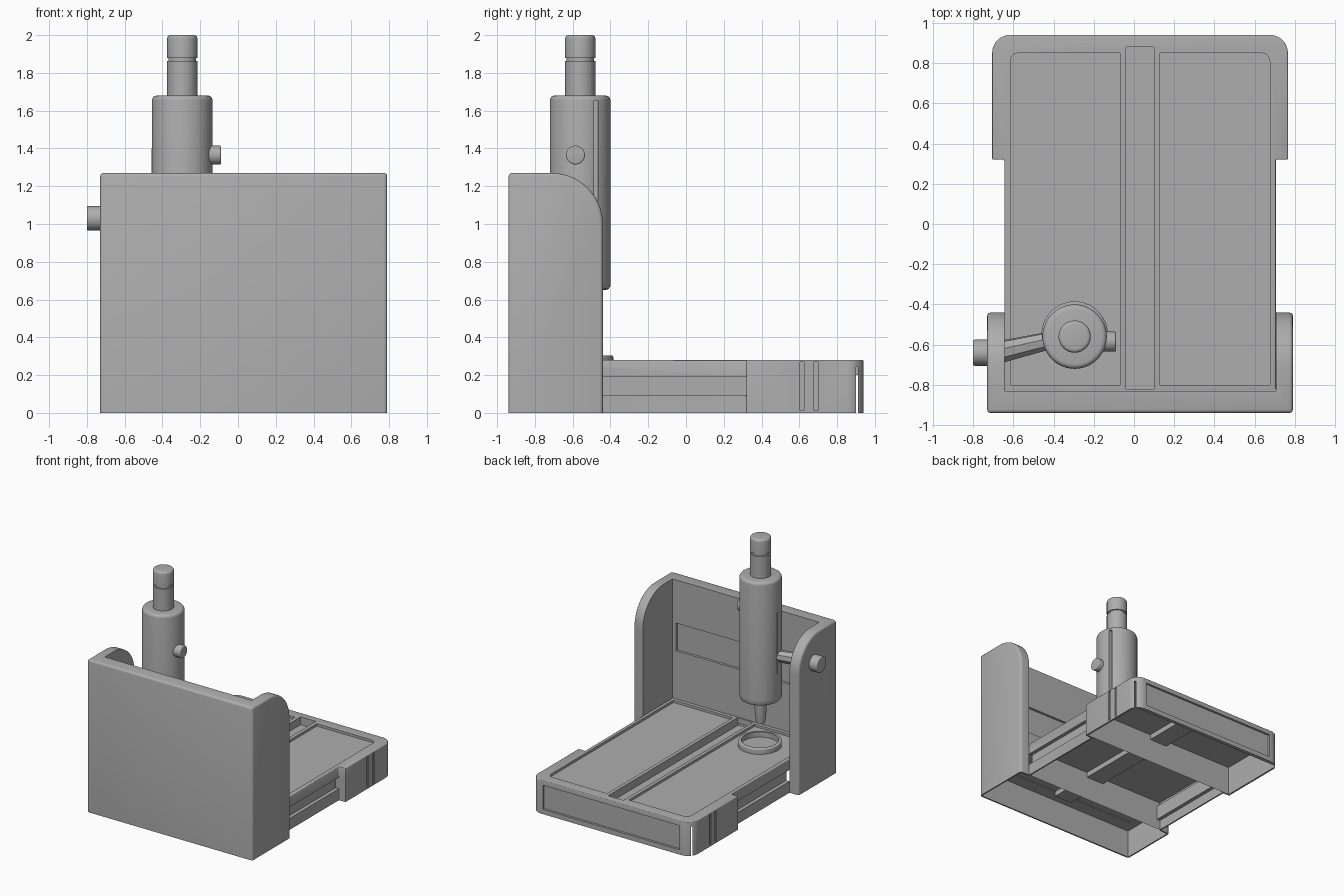
import bpy, bmesh, math
from mathutils import Matrix, Vector

if "Cube" in bpy.data.objects:
    bpy.data.objects.remove(bpy.data.objects["Cube"], do_unlink=True)

GREY = (0.42, 0.42, 0.42, 1)
mat = bpy.data.materials.new("plain grey")
mat.use_nodes = True
mat.diffuse_color = GREY
bsdf = next(n for n in mat.node_tree.nodes if n.type == 'BSDF_PRINCIPLED')
bsdf.inputs["Base Color"].default_value = GREY

CX = 0.03                 # centre line of base and housing
TX, TY = -0.295, -0.56    # axis of the tube


def finish(name, bm, matrix=None):
    bmesh.ops.recalc_face_normals(bm, faces=bm.faces)
    mesh = bpy.data.meshes.new(name)
    bm.to_mesh(mesh)
    bm.free()
    mesh.materials.append(mat)
    ob = bpy.data.objects.new(name, mesh)
    bpy.context.scene.collection.objects.link(ob)
    if matrix:
        ob.matrix_world = matrix
    return ob


def prism(name, pts, axis, a, b, bevel=0.0):
    """Extrude a 2D outline along an axis, rounding edges off the ground."""
    place = {'x': lambda p, t: (t, p[0], p[1]),
             'y': lambda p, t: (p[0], t, p[1]),
             'z': lambda p, t: (p[0], p[1], t)}[axis]
    bm = bmesh.new()
    lo = [bm.verts.new(place(p, a)) for p in pts]
    hi = [bm.verts.new(place(p, b)) for p in pts]
    bm.faces.new(lo)
    bm.faces.new(hi)
    for i in range(len(pts)):
        j = (i + 1) % len(pts)
        bm.faces.new((lo[i], lo[j], hi[j], hi[i]))
    bmesh.ops.recalc_face_normals(bm, faces=bm.faces)
    if bevel:
        edges = [e for e in bm.edges if max(v.co.z for v in e.verts) > 0.01
                 and e.calc_face_angle() > 0.6]
        bmesh.ops.bevel(bm, geom=edges, offset=bevel, segments=3,
                        profile=0.5, affect='EDGES', clamp_overlap=True)
    return finish(name, bm)


def box(name, x, y, z, bevel=0.0):
    pts = [(x[0], y[0]), (x[1], y[0]), (x[1], y[1]), (x[0], y[1])]
    return prism(name, pts, 'z', z[0], z[1], bevel)


def turned(name, profile, start, direction=(0, 0, 1), sides=48):
    """Revolve (radius, height) points around a direction."""
    bm = bmesh.new()
    rings = []
    for r, h in profile:
        rings.append([bm.verts.new((r * math.cos(2 * math.pi * i / sides),
                                    r * math.sin(2 * math.pi * i / sides), h))
                      for i in range(sides)])
    for p, q in zip(rings, rings[1:]):
        for i in range(sides):
            j = (i + 1) % sides
            bm.faces.new((p[i], p[j], q[j], q[i]))
    bm.faces.new(rings[0])
    bm.faces.new(rings[-1])
    rot = Vector((0, 0, 1)).rotation_difference(Vector(direction))
    return finish(name, bm, Matrix.Translation(start) @ rot.to_matrix().to_4x4())


def cut(ob, *cutters):
    for c in cutters:
        m = ob.modifiers.new("cut", 'BOOLEAN')
        m.operation, m.solver, m.object = 'DIFFERENCE', 'EXACT', c
        bpy.context.view_layer.objects.active = ob
        bpy.ops.object.modifier_apply(modifier=m.name)
        bpy.data.objects.remove(c, do_unlink=True)


def arc(cx, cy, r, a0, a1, n=10):
    return [(cx + r * math.cos(math.radians(a0 + (a1 - a0) * i / n)),
             cy + r * math.sin(math.radians(a0 + (a1 - a0) * i / n)))
            for i in range(n + 1)]


def rounded(r, h0, h1, b):
    """Profile of a cylinder whose far end is rounded."""
    return [(r, h0)] + arc(r - b, h1 - b, b, 0, 90, 4)


# Base plate with a wider, rounded back end
half = [(0.675, -0.83), (0.675, 0.32), (0.735, 0.32)] + arc(0.645, 0.85, 0.09, 0, 90)
outline = [(CX + x, y) for x, y in half] + [(CX - x, y) for x, y in reversed(half)]
base = prism("base", outline, 'z', 0, 0.28, 0.006)

# Recessed top panels and the centre channel
cut(base, box("c", (CX - 0.07, CX + 0.07), (-0.9, 0.88), (0.215, 0.4)))
for s in (-1, 1):
    xs = sorted((CX + s * 0.1, CX + s * 0.645))
    panel = [(xs[0], -0.8), (xs[1], -0.8), (xs[1], 0.85), (xs[0], 0.85)]
    if s > 0:
        panel[2:3] = arc(xs[1] - 0.04, 0.81, 0.04, 0, 90, 5)
    else:
        panel[3:4] = arc(xs[0] + 0.04, 0.81, 0.04, 90, 180, 5)
    cut(base, prism("c", panel, 'z', 0.26, 0.4))
    # Side rails and upright grooves
    rail = sorted((CX + s * 0.645, CX + s * 0.9))
    cut(base, box("c", rail, (-0.95, 0.32), (0.095, 0.19)))
    rib = sorted((CX + s * 0.727, CX + s * 0.9))
    for y in (0.603, 0.677):
        cut(base, box("c", rib, (y, y + 0.022), (0.012, 0.27)))
# Recessed back panel
cut(base, box("c", (CX - 0.63, CX + 0.63), (0.922, 1.1), (0.04, 0.24)))


# Open underside, leaving the channel trough and rails standing inside
def cavity(side, y0, y1):
    right = side + [(0.082, 0.243), (0.082, 0.2)]
    pts = [(CX + x, z) for x, z in right] + [(CX - x, z) for x, z in reversed(right)]
    return prism("c", pts, 'y', y0, y1)


cut(base,
    cavity([(0.663, -0.1), (0.663, 0.083), (0.633, 0.083), (0.633, 0.202),
            (0.663, 0.202), (0.663, 0.243)], -0.44, 0.332),
    cavity([(0.72, -0.1), (0.72, 0.243)], 0.332, 0.91),
    cavity([(0.8, -0.1), (0.8, 0.243)], -0.9, -0.44))

# Upright housing: wall with two round-shouldered cheeks
side = [(-0.94, 0), (-0.44, 0)] + arc(-0.71, 1.0, 0.27, 0, 90, 14) + [(-0.94, 1.27)]
housing = prism("housing", side, 'x', CX - 0.76, CX + 0.76, 0.018)
cut(housing,
    box("c", (CX - 0.675, CX + 0.675), (-0.83, -0.3), (-0.1, 1.5)),
    box("c", (CX - 0.748, CX + 0.748), (-0.928, -0.452), (-0.1, 0.235)),
    box("c", (CX - 0.645, CX + 0.645), (-0.85, -0.7), (0.68, 0.91)))
# Hollow ceiling closing the housing above its open foot
box("housing_ceiling", (CX - 0.75, CX + 0.75), (-0.93, -0.82), (0.235, 0.28))

# Tube with a long slot and a thin scale strip
tube = turned("tube", [(0.135, 0.65), (0.152, 0.657), (0.16, 0.675)]
              + rounded(0.16, 0.7, 1.68, 0.025), (TX, TY, 0))
cut(tube, box("c", (TX + 0.115, TX + 0.3), (-0.486, -0.466), (0.75, 1.65)))
box("scale_strip", (TX - 0.163, TX - 0.15), (TY - 0.012, TY + 0.012), (0.9, 1.4))

# Eyepiece with a thin groove, and the lower tip
turned("eyepiece", [(0.08, 1.66), (0.08, 1.862), (0.072, 1.864), (0.072, 1.878)]
       + rounded(0.08, 1.88, 2.0, 0.018), (TX, TY, 0))
turned("tip", [(0.034, 0.45), (0.045, 0.55), (0.045, 0.66)], (TX, TY, 0))

# Tube knob, arm and outer knob
turned("tube_knob", rounded(0.05, 0, 0.07, 0.008), (-0.16, -0.585, 1.365), (1, 0, 0))
arm_start, arm_end = Vector((-0.66, -0.635, 1.03)), Vector((-0.36, -0.565, 1.03))
turned("arm", [(0.056, 0), (0.042, (arm_end - arm_start).length)], arm_start,
       arm_end - arm_start, 8)
turned("outer_knob", rounded(0.065, 0, 0.08, 0.008), (-0.72, -0.64, 1.03), (-1, 0, 0))

# Ring on the base under the tube
ring = turned("ring", [(0.165, 0.255)] + rounded(0.165, 0.27, 0.305, 0.01), (TX, -0.55, 0))
cut(ring, turned("c", [(0.14, 0.262), (0.14, 0.4)], (TX, -0.55, 0)))

# Soft shading with crisp edges
for ob in bpy.context.scene.objects:
    ob.select_set(ob.type == 'MESH')
bpy.context.view_layer.objects.active = base
bpy.ops.object.shade_smooth_by_angle(angle=math.radians(35))
